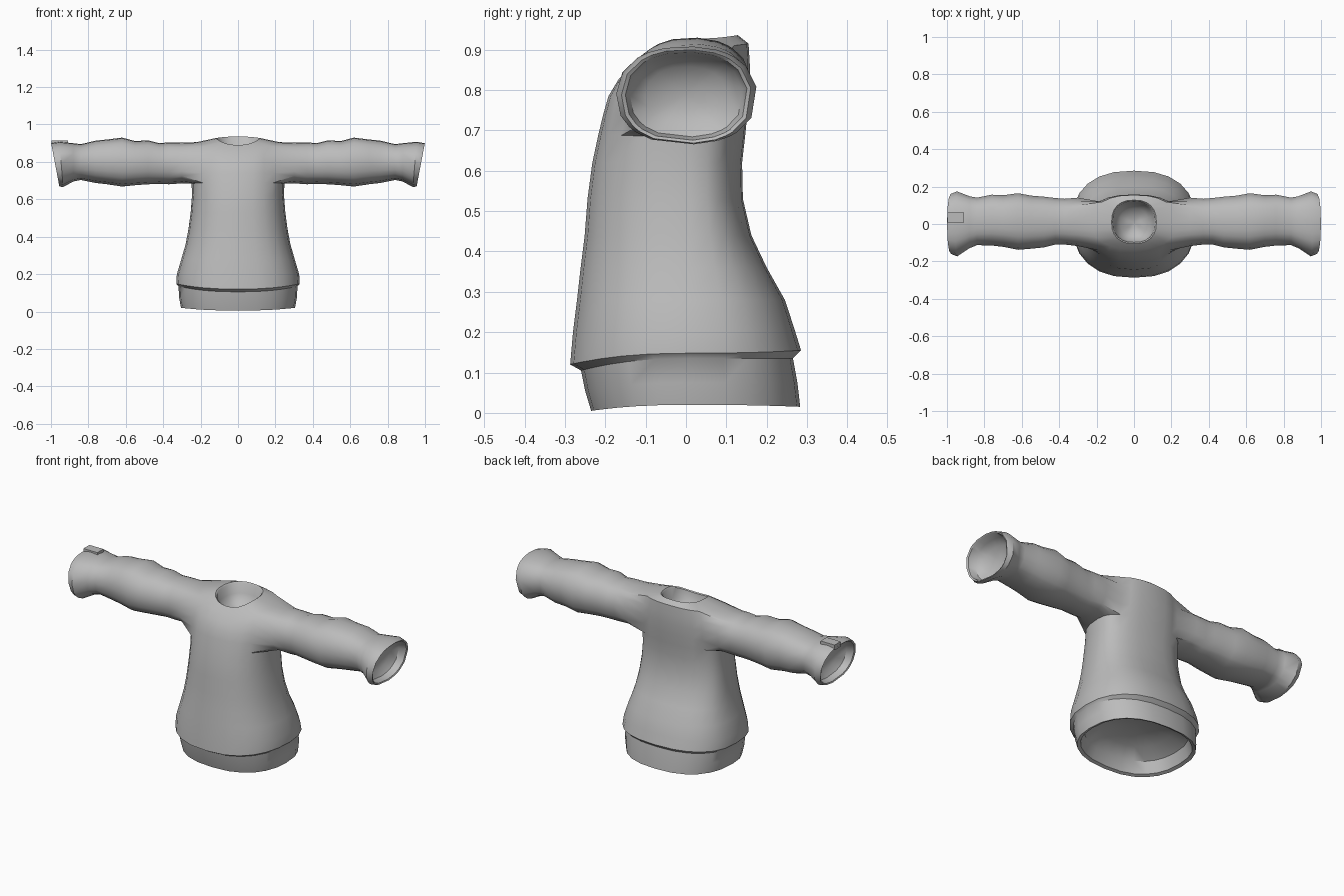
import bpy, bmesh
from math import sin, cos, pi, atan2, copysign
from mathutils import Vector

cube = bpy.data.objects.get("Cube")
if cube:
    bpy.data.objects.remove(cube)

grey = bpy.data.materials.new("knit_grey")
grey.use_nodes = True
colour = (0.5, 0.5, 0.5, 1)
grey.diffuse_color = colour
grey.node_tree.nodes["Principled BSDF"].inputs["Base Color"].default_value = colour

SEG = 24
bm = bmesh.new()


def soft(v, p):
    """Rounded-square version of a sine or cosine."""
    return copysign(abs(v) ** (2 / p), v)


def skin(a, b, skip=()):
    """Join two rings with quads."""
    n = len(a)
    for i in range(n):
        if i not in skip:
            j = (i + 1) % n
            bm.faces.new((a[i], a[j], b[j], b[i]))


def hollow(ring, direction, depth):
    """Close an opening with a lip and a concave lining."""
    mid = sum((v.co for v in ring), Vector()) / len(ring)
    last = ring
    for scale, sink in ((0.94, 0.05), (0.87, 0.5), (0.62, 0.8), (0.3, 0.95)):
        new = [bm.verts.new(mid + (v.co - mid) * scale + direction * depth * sink)
               for v in ring]
        skin(last, new)
        last = new
    tip = bm.verts.new(mid + direction * depth)
    for i, v in enumerate(last):
        bm.faces.new((v, last[(i + 1) % len(last)], tip))


def body_ring(zf, zs, zb, half, front, back):
    """Ring with separate heights at front, side and back."""
    ring, mid = [], 0.01
    for i in range(SEG):
        a = 2 * pi * i / SEG
        c, s = cos(a), sin(a)
        z = zs + ((zb if s > 0 else zf) - zs) * s * s
        reach = (back if s > 0 else front) - mid
        y = mid + abs(soft(s, 2.4)) * reach
        ring.append(bm.verts.new((half * soft(c, 2.4), y, z)))
    return ring


# Body: hem, overhanging lower edge, waist, chest, shoulders, neck
rows = [
    (0.005, 0.02, 0.015, 0.305, -0.235, 0.283),
    (0.055, 0.075, 0.075, 0.315, -0.25, 0.276),
    (0.105, 0.135, 0.135, 0.318, -0.26, 0.265),
    (0.12, 0.148, 0.155, 0.33, -0.287, 0.285),
    (0.2, 0.2, 0.21, 0.327, -0.28, 0.268),
    (0.28, 0.28, 0.28, 0.303, -0.27, 0.245),
    (0.36, 0.36, 0.36, 0.28, -0.261, 0.2),
    (0.44, 0.44, 0.44, 0.265, -0.251, 0.162),
    (0.53, 0.53, 0.53, 0.253, -0.244, 0.141),
    (0.62, 0.62, 0.62, 0.246, -0.232, 0.139),
    (0.69, 0.685, 0.69, 0.248, -0.217, 0.147),
    (0.74, 0.74, 0.75, 0.25, -0.205, 0.153),
    (0.785, 0.8, 0.81, 0.248, -0.192, 0.158),
    (0.825, 0.855, 0.865, 0.245, -0.168, 0.158),
    (0.865, 0.905, 0.915, 0.225, -0.135, 0.155),
    (0.89, 0.927, 0.936, 0.12, -0.105, 0.128),
]
rings = [body_ring(*r) for r in rows]
LOW, HIGH, SPAN = 10, 14, 3
left_cols = [i % SEG for i in range(-SPAN, SPAN)]
right_cols = [(i + SEG // 2) % SEG for i in left_cols]
for k in range(len(rings) - 1):
    skin(rings[k], rings[k + 1],
         left_cols + right_cols if LOW <= k < HIGH else ())
hollow(rings[0], Vector((0, 0, 1)), 0.14)
hollow(rings[-1], Vector((0, 0, -1)), 0.12)

# Sleeve rings: distance, top, bottom, front, back
sleeve = [
    (0.3, 0.903, 0.685, -0.118, 0.142),
    (0.37, 0.905, 0.68, -0.11, 0.136),
    (0.42, 0.9, 0.682, -0.11, 0.14),
    (0.48, 0.915, 0.68, -0.125, 0.147),
    (0.55, 0.912, 0.675, -0.132, 0.153),
    (0.62, 0.93, 0.668, -0.138, 0.166),
    (0.7, 0.92, 0.68, -0.122, 0.155),
    (0.76, 0.914, 0.687, -0.115, 0.158),
    (0.84, 0.895, 0.703, -0.113, 0.142),
    (0.88, 0.9, 0.695, -0.13, 0.15),
    (0.945, 0.908, 0.665, -0.173, 0.176),
    (0.977, 0.9, 0.668, -0.16, 0.162),
]

for side, cols in ((1, left_cols), (-1, right_cols)):
    ends = cols + [(cols[-1] + 1) % SEG]
    hole = {rings[k][i] for k in range(LOW, HIGH + 1) for i in ends
            if k in (LOW, HIGH) or i in (ends[0], ends[-1])}
    # remove the unused points inside the armhole
    for k in range(LOW + 1, HIGH):
        for i in ends[1:-1]:
            bm.verts.remove(rings[k][i])
    around = lambda v: atan2((v.co.z - 0.79) / 0.11, v.co.y / 0.13)
    last = sorted(hole, key=around)
    angles = [around(v) for v in last]
    for n, (x, top, bottom, front, back) in enumerate(sleeve):
        cuff = (0, 0, 0.01, 0.022)[max(0, n - len(sleeve) + 4)]
        new = []
        for a in angles:
            c, s = soft(cos(a), 2.25), soft(sin(a), 2.25)
            y = (front + back) / 2 + c * (back - front) / 2
            z = (top + bottom) / 2 + s * (top - bottom) / 2
            new.append(bm.verts.new((side * (x + cuff * s), y, z)))
        skin(last, new)
        last = new
    hollow(last, Vector((-side, 0, 0)), 0.09)

bmesh.ops.recalc_face_normals(bm, faces=bm.faces)
mesh = bpy.data.meshes.new("sweater")
bm.to_mesh(mesh)
bm.free()
sweater = bpy.data.objects.new("sweater", mesh)
bpy.context.collection.objects.link(sweater)
mesh.materials.append(grey)

# Small tab on top of the right cuff
bpy.ops.mesh.primitive_cube_add(size=1, location=(-0.953, 0.035, 0.9))
tab = bpy.context.object
tab.name = "cuff_tab"
tab.scale = (0.09, 0.055, 0.03)
tab.data.materials.append(grey)

# Smooth shading with crisp hem and lips
bpy.ops.object.select_all(action='DESELECT')
sweater.select_set(True)
bpy.context.view_layer.objects.active = sweater
bpy.ops.object.shade_smooth_by_angle(angle=0.7)
